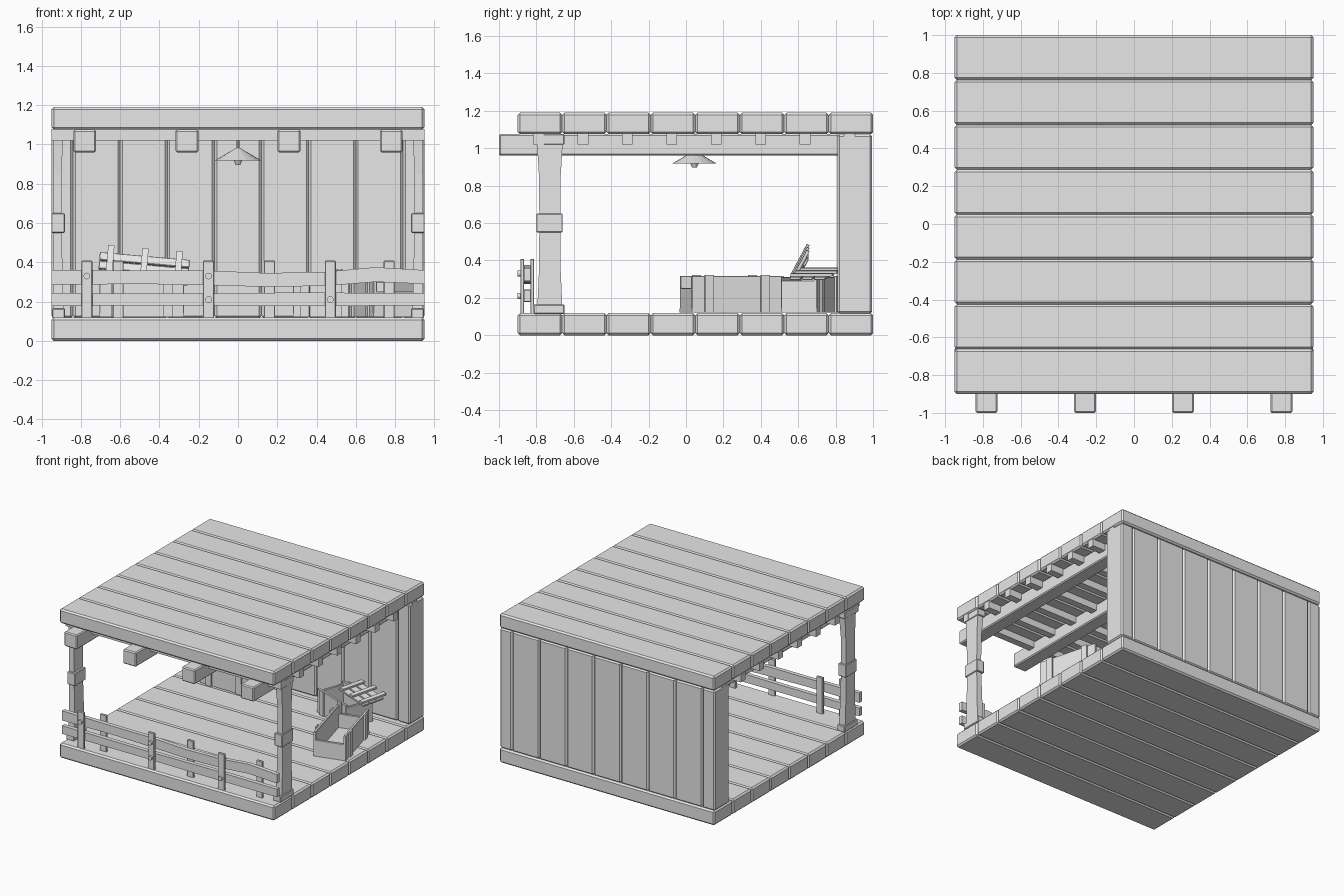
import bpy, bmesh, math
from mathutils import Matrix, Vector

cube = bpy.data.objects.get("Cube")
if cube:
    bpy.data.objects.remove(cube, do_unlink=True)

grey = bpy.data.materials.new("plain_grey")
grey.use_nodes = True
grey.diffuse_color = (0.8, 0.8, 0.8, 1)
grey.node_tree.nodes["Principled BSDF"].inputs["Base Color"].default_value = (0.8, 0.8, 0.8, 1)


def finish(name, bm, bevel=0.0, matrix=None):
    bmesh.ops.recalc_face_normals(bm, faces=bm.faces)
    mesh = bpy.data.meshes.new(name)
    bm.to_mesh(mesh)
    bm.free()
    mesh.materials.append(grey)
    ob = bpy.data.objects.new(name, mesh)
    bpy.context.scene.collection.objects.link(ob)
    if matrix is not None:
        ob.matrix_world = matrix
    if bevel:
        mod = ob.modifiers.new("Bevel", "BEVEL")
        mod.width = bevel
        mod.segments = 1
    return ob


def box(name, x, y, z, bevel=0.0, matrix=None):
    """Box from (low, high) ranges on each axis."""
    bm = bmesh.new()
    bmesh.ops.create_cube(bm, size=1)
    for v in bm.verts:
        v.co = Vector([sum(r) / 2 + c * (r[1] - r[0]) for r, c in zip((x, y, z), v.co)])
    return finish(name, bm, bevel, matrix)


def loft(name, rings, bevel=0.0):
    """Join four-cornered sections and cap both ends."""
    bm = bmesh.new()
    loops = [[bm.verts.new(p) for p in ring] for ring in rings]
    for a, b in zip(loops, loops[1:]):
        for i in range(4):
            j = (i + 1) % 4
            bm.faces.new((a[i], a[j], b[j], b[i]))
    bm.faces.new(loops[0])
    bm.faces.new(loops[-1])
    return finish(name, bm, bevel)


def cone(name, center, r1, r2, depth, sides, axis="Z"):
    bm = bmesh.new()
    bmesh.ops.create_cone(bm, cap_ends=True, segments=sides, radius1=r1, radius2=r2, depth=depth)
    m = Matrix.Translation(center)
    if axis == "Y":
        m = m @ Matrix.Rotation(math.pi / 2, 4, "X")
    return finish(name, bm, matrix=m)


# Floor and roof planks, with a joist under each roof plank
step = 1.9 / 8
for i in range(8):
    y = -0.9 + i * step
    box(f"floor_plank_{i}", (-0.95, 0.95), (y, y + step), (0, 0.118), 0.012)
    box(f"roof_plank_{i}", (-0.95, 0.95), (y, y + step), (1.075, 1.19), 0.012)
    box(f"roof_joist_{i}", (-0.95, 0.95), (y + 0.083, y + 0.14), (1.02, 1.08))

# Back wall: seven full planks between two half planks
edges = [-0.95] + [-0.84 + 0.24 * i for i in range(8)] + [0.95]
for i, (a, b) in enumerate(zip(edges, edges[1:])):
    box(f"wall_plank_{i}", (a, b), (0.81, 0.995), (0.115, 1.075), 0.012)

# Long beams under the roof
for i in range(4):
    x = -0.78 + 0.52 * i
    box(f"roof_beam_{i}", (x - 0.058, x + 0.058), (-1, 0.82), (0.96, 1.075), 0.008)

# Front posts: pinched in the middle, with a foot, a band and a cap
profile = [(0.12, 0.068, 0.887), (0.35, 0.058, 0.893), (0.6, 0.056, 0.9),
           (0.85, 0.058, 0.9), (1.05, 0.07, 0.889)]
for side, s in (("left", 1), ("right", -1)):
    def span(a, b):
        return tuple(sorted((s * a, s * b)))
    rings = []
    for z, half, inner in profile:
        y0, y1 = -0.728 - half, -0.728 + half
        rings.append([(s * inner, y0, z), (s * 0.943, y0, z), (s * 0.943, y1, z), (s * inner, y1, z)])
    loft(f"post_{side}", rings)
    box(f"post_foot_{side}", span(0.88, 0.948), (-0.815, -0.65), (0.115, 0.165), 0.005)
    box(f"post_band_{side}", span(0.882, 0.95), (-0.8, -0.66), (0.55, 0.65), 0.004)
    box(f"post_cap_{side}", span(0.88, 0.948), (-0.8, -0.65), (1.02, 1.075), 0.004)


# Railing: uneven rails held between front and rear stakes
def rail(name, sections):
    rings = [[(x, -0.865, a), (x, -0.832, a), (x, -0.832, b), (x, -0.865, b)] for x, a, b in sections]
    loft(name, rings)


rail("upper_rail", [(-0.95, 0.285, 0.362), (-0.5, 0.29, 0.358), (-0.15, 0.283, 0.358),
                    (0.15, 0.275, 0.345), (0.45, 0.28, 0.352), (0.7, 0.3, 0.375), (0.95, 0.29, 0.36)])
rail("lower_rail", [(-0.95, 0.178, 0.243), (-0.3, 0.18, 0.24), (0.3, 0.177, 0.246), (0.95, 0.18, 0.243)])
for i, x in enumerate((-0.77, -0.61, -0.15, 0.16, 0.47, 0.77)):
    y = (-0.886, -0.865) if i % 2 == 0 else (-0.832, -0.812)
    box(f"rail_stake_{i}", (x - 0.028, x + 0.028), y, (0.115, 0.408), 0.003)
for i, (x, z) in enumerate(((-0.77, 0.33), (-0.15, 0.33), (-0.15, 0.21), (0.47, 0.21))):
    cone(f"rail_bolt_{i}", (x, -0.892, z), 0.017, 0.017, 0.016, 12, "Y")

# Hanging lamp
cone("lamp_shade", (0, 0.045, 0.95), 0.118, 0.012, 0.062, 16)
cone("lamp_rod", (0, 0.045, 1.025), 0.007, 0.007, 0.11, 8)
cone("lamp_bulb", (0, 0.045, 0.911), 0.012, 0.026, 0.03, 10)


# Crates: open boxes of boards with battens
def crate(name, x, y, angle, w, d, side_h, end_h):
    m = Matrix.Translation((x, y, 0.122)) @ Matrix.Rotation(math.radians(angle), 4, "Z")
    w, d, t = w / 2, d / 2, 0.02
    box(f"{name}_base", (-w, w), (-d, d), (0, t), 0, m)
    for s in (-1, 1):
        xs = tuple(sorted((s * w, s * (w - t))))
        ys = tuple(sorted((s * d, s * (d - t))))
        box(f"{name}_side_{s}", xs, (-d, d), (0.01, side_h), 0.003, m)
        box(f"{name}_end_{s}", (-w, w), ys, (0.01, end_h), 0.003, m)
        out = tuple(sorted((s * w, s * (w + 0.012))))
        for k in (-0.62, 0.62):
            box(f"{name}_batten_{s}", out, (k * d - 0.024, k * d + 0.024), (0, side_h + 0.005), 0, m)


def lid(name, matrix, w, d):
    for k in range(3):
        a = -d / 2 + k * d / 3
        box(f"{name}_board_{k}", (-w / 2, w / 2), (a, a + d / 3 - 0.006), (0, 0.016), 0.003, matrix)
    for x in (-0.38 * w, 0, 0.38 * w):
        box(f"{name}_batten", (x - 0.016, x + 0.016), (-d / 2, d / 2 + 0.03), (0.016, 0.032), 0, matrix)


crate("near_crate", 0.745, 0.24, 15, 0.25, 0.5, 0.195, 0.13)
crate("back_crate", 0.49, 0.65, 70, 0.24, 0.36, 0.19, 0.17)
crate("far_crate", -0.49, 0.655, 90, 0.26, 0.43, 0.19, 0.16)

lid("back_crate_lid", Matrix.Translation((0.61, 0.685, 0.315)) @ Matrix.Rotation(math.radians(-14), 4, "Z")
    @ Matrix.Rotation(math.radians(8), 4, "Y"), 0.28, 0.2)
lid("far_crate_lid", Matrix.Translation((-0.48, 0.625, 0.365)) @ Matrix.Rotation(math.radians(5), 4, "Y")
    @ Matrix.Rotation(math.radians(62), 4, "X"), 0.46, 0.15)
